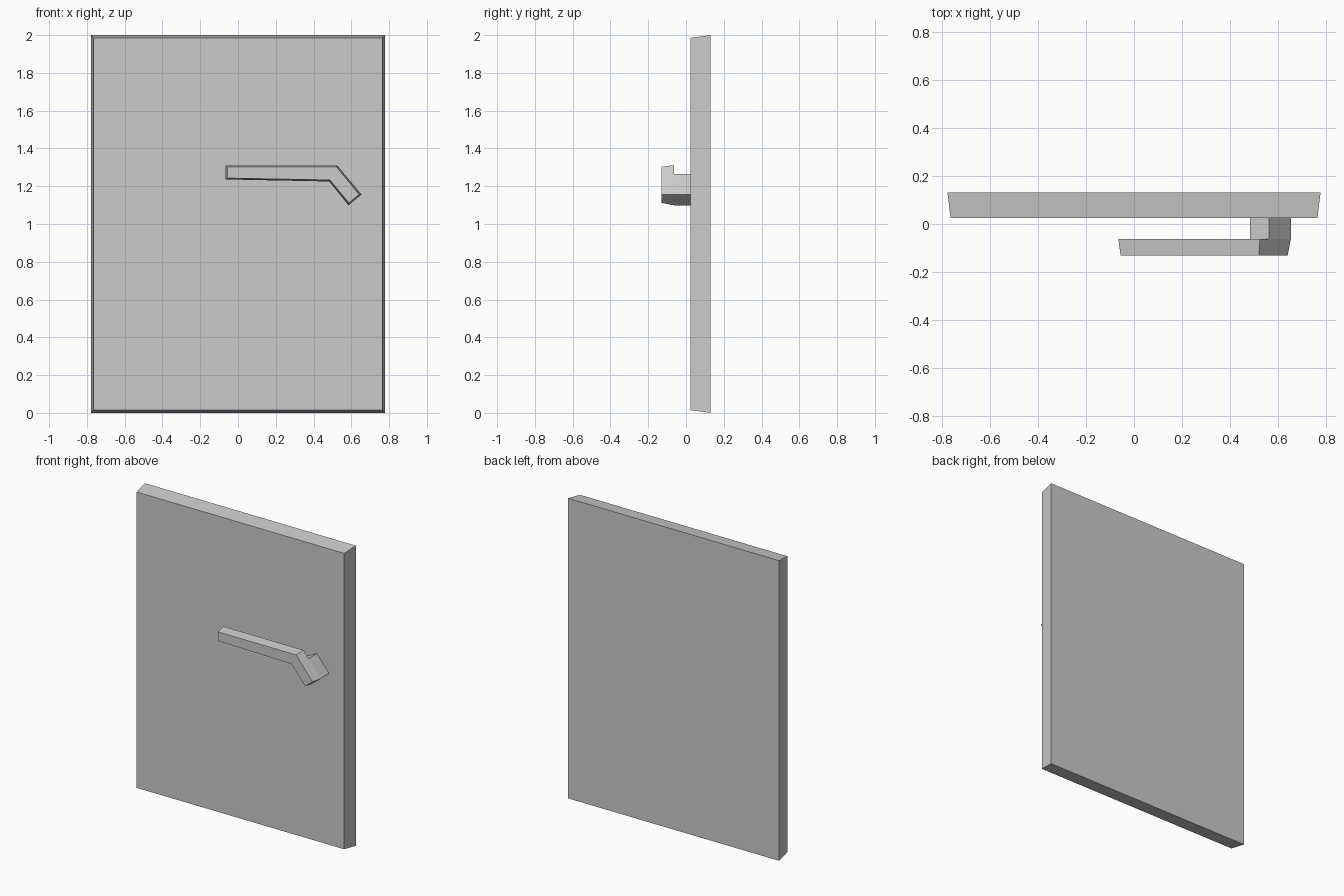
import bpy
import bmesh

old = bpy.data.objects.get("Cube")
if old:
    bpy.data.objects.remove(old, do_unlink=True)

grey = bpy.data.materials.new("light grey")
grey.use_nodes = True
COLOUR = (0.6, 0.6, 0.6, 1)
grey.diffuse_color = COLOUR
grey.node_tree.nodes["Principled BSDF"].inputs["Base Color"].default_value = COLOUR


def loft(name, sections):
    """Closed solid through matching (y, [(x, z), ...]) outlines."""
    bm = bmesh.new()
    rings = [[bm.verts.new((x, y, z)) for x, z in pts] for y, pts in sections]
    bm.faces.new(rings[0])
    bm.faces.new(rings[-1])
    n = len(rings[0])
    for a, b in zip(rings, rings[1:]):
        for i in range(n):
            j = (i + 1) % n
            bm.faces.new((a[i], a[j], b[j], b[i]))
    bmesh.ops.recalc_face_normals(bm, faces=bm.faces)
    mesh = bpy.data.meshes.new(name)
    bm.to_mesh(mesh)
    bm.free()
    mesh.materials.append(grey)
    obj = bpy.data.objects.new(name, mesh)
    bpy.context.collection.objects.link(obj)
    return obj


def rectangle(half_width, inset):
    low, high = inset, 2 - inset
    return [(-half_width, low), (half_width, low), (half_width, high), (-half_width, high)]


# Door panel, slightly narrower at the front
loft("door_panel", [(0.025, rectangle(0.765, 0.014)), (0.131, rectangle(0.778, 0))])

# Bent lever with tapered sides
lever_front = [(-0.056, 1.303), (0.521, 1.303), (0.641, 1.156),
               (0.587, 1.112), (0.486, 1.233), (-0.056, 1.243)]
lever_back = [(-0.065, 1.311), (0.525, 1.311), (0.654, 1.156),
              (0.585, 1.099), (0.483, 1.225), (-0.065, 1.236)]
loft("handle_lever", [(-0.131, lever_front), (-0.063, lever_back)])

# Stem joining the lever's bent end to the panel
stem = [(0.564, 1.264), (0.654, 1.156), (0.585, 1.099), (0.483, 1.225)]
stem[0] = (0.564, 1.264)
loft("handle_stem", [(-0.063, stem), (0.025, stem)])
